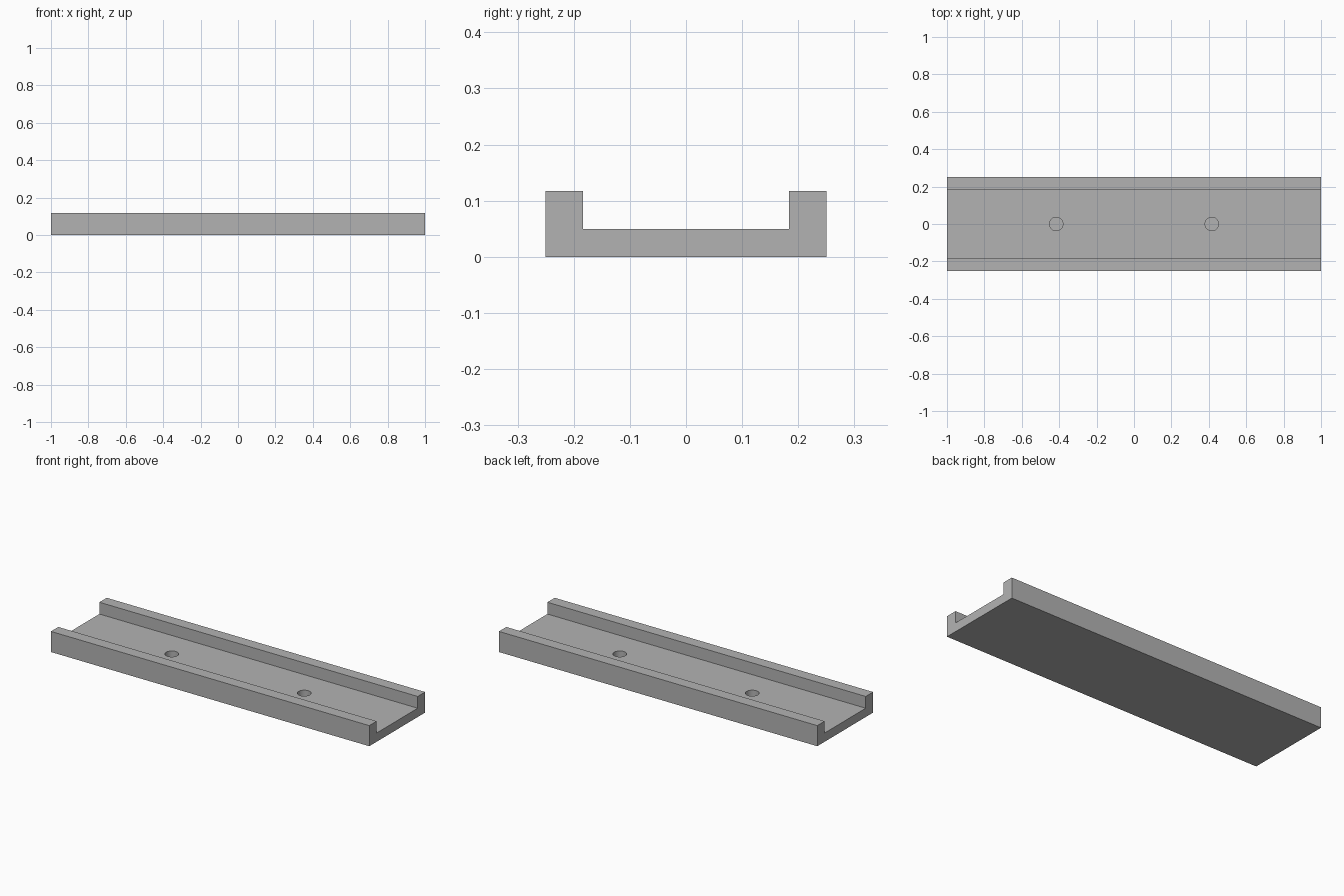
import bpy
import bmesh
from mathutils import Matrix

cube = bpy.data.objects.get("Cube")
if cube:
    bpy.data.objects.remove(cube, do_unlink=True)

LENGTH, HALF_WIDTH, INNER = 2.0, 0.25, 0.184
HEIGHT, FLOOR = 0.117, 0.05
HOLE_X, HOLE_RADIUS, HOLE_BOTTOM = 0.416, 0.036, 0.017

grey = bpy.data.materials.new("plain grey")
grey.use_nodes = True
colour = (0.45, 0.45, 0.45, 1)
grey.diffuse_color = colour
grey.node_tree.nodes["Principled BSDF"].inputs["Base Color"].default_value = colour


def make_object(name, bm):
    bmesh.ops.recalc_face_normals(bm, faces=bm.faces[:])
    mesh = bpy.data.meshes.new(name)
    bm.to_mesh(mesh)
    bm.free()
    mesh.materials.append(grey)
    obj = bpy.data.objects.new(name, mesh)
    bpy.context.collection.objects.link(obj)
    return obj


# U-shaped channel, extruded along its length
half = [(HALF_WIDTH, 0), (HALF_WIDTH, HEIGHT), (INNER, HEIGHT), (INNER, FLOOR)]
profile = half + [(-y, z) for y, z in reversed(half)]
bm = bmesh.new()
end = bm.faces.new([bm.verts.new((-LENGTH / 2, y, z)) for y, z in profile])
extruded = bmesh.ops.extrude_face_region(bm, geom=[end], use_keep_orig=True)
moved = [v for v in extruded["geom"] if isinstance(v, bmesh.types.BMVert)]
bmesh.ops.translate(bm, verts=moved, vec=(LENGTH, 0, 0))
channel = make_object("channel", bm)

# Two blind round holes in the floor
bm = bmesh.new()
for x in (-HOLE_X, HOLE_X):
    bmesh.ops.create_cone(bm, cap_ends=True, segments=32, radius1=HOLE_RADIUS,
                          radius2=HOLE_RADIUS, depth=0.1,
                          matrix=Matrix.Translation((x, 0, HOLE_BOTTOM + 0.05)))
cutter = make_object("hole_cutter", bm)
cutter.hide_render = True

cut = channel.modifiers.new("holes", "BOOLEAN")
cut.operation = "DIFFERENCE"
cut.solver = "EXACT"
cut.object = cutter
bpy.context.view_layer.objects.active = channel
channel.select_set(True)
bpy.ops.object.modifier_apply(modifier=cut.name)
bpy.data.objects.remove(cutter, do_unlink=True)

# Smooth hole walls, sharp edges elsewhere
bpy.ops.object.shade_smooth_by_angle()
